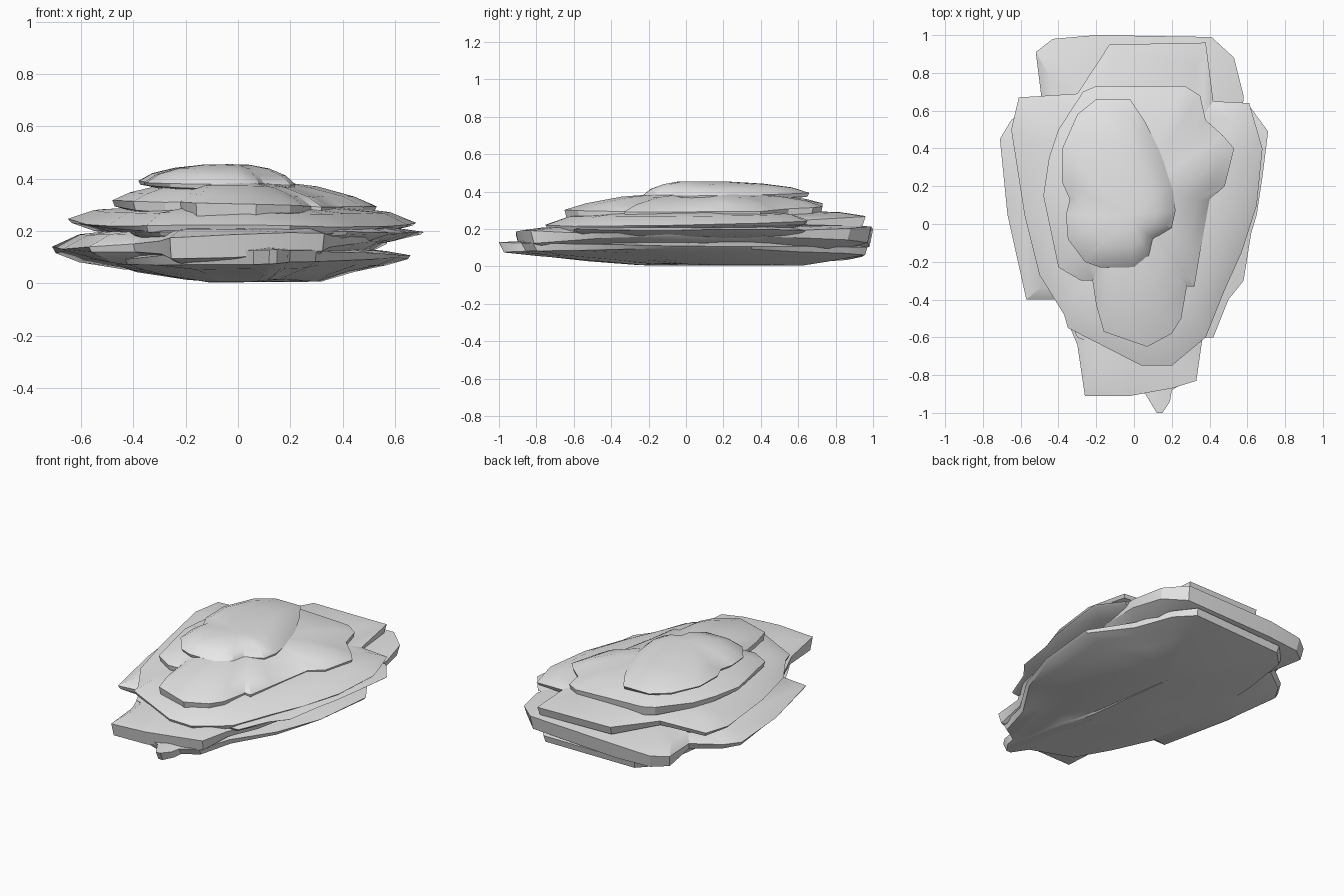
import bpy
import bmesh
import math
import random
from mathutils import Vector

random.seed(4)

default_cube = bpy.data.objects.get("Cube")
if default_cube:
    bpy.data.objects.remove(default_cube, do_unlink=True)

# One plain stone colour
stone = bpy.data.materials.new("pale grey stone")
stone.use_nodes = True
stone_colour = (.8, .8, .8, 1)
stone.diffuse_color = stone_colour
stone.node_tree.nodes["Principled BSDF"].inputs["Base Color"].default_value = stone_colour


# Flat rock layer: a rim between a domed top and a tapered underside
# The rim thins towards the sides and gains ends towards front and back
# dome and belly are (scale, share of the rise) rings running inward
def slab(name, outline, rim, tilt, thick, ends, top, bottom, centre, dome, belly, rough=.006):
    bm = bmesh.new()
    middle = Vector(centre)

    def ring(scale, side, share, target, jitter):
        verts = []
        for x, y in outline:
            depth = thick * (1 - 1.1 * abs(x)) + ends * y * y
            edge = rim + tilt[0] * x + tilt[1] * y + side * depth / 2
            x, y = middle + (Vector((x, y)) - middle) * scale
            z = edge + (target - edge) * share + random.uniform(-jitter, jitter)
            verts.append(bm.verts.new((x, y, max(z, 0))))
        return verts

    rings = [ring(s, -1, share, bottom, rough) for s, share in reversed(belly)]
    rings.append(ring(.98, -1, 0, bottom, rough / 2))
    rings.append(ring(1, 1, 0, top, rough / 2))
    rings += [ring(s, 1, share, top, rough / 3) for s, share in dome]

    count = len(outline)
    for lower, upper in zip(rings, rings[1:]):
        for i in range(count):
            j = (i + 1) % count
            bm.faces.new((lower[i], lower[j], upper[j], upper[i]))
    # Close both ends with a fan so that the middle stays smooth
    for end, height in ((rings[0], bottom), (rings[-1], top)):
        hub = bm.verts.new((middle.x, middle.y, height))
        for i in range(count):
            bm.faces.new((end[i], end[(i + 1) % count], hub))
    bmesh.ops.recalc_face_normals(bm, faces=bm.faces)

    mesh = bpy.data.meshes.new(name)
    bm.to_mesh(mesh)
    bm.free()
    mesh.materials.append(stone)
    obj = bpy.data.objects.new(name, mesh)
    bpy.context.collection.objects.link(obj)
    bpy.ops.object.select_all(action="DESELECT")
    obj.select_set(True)
    bpy.context.view_layer.objects.active = obj
    bpy.ops.object.shade_smooth_by_angle(angle=math.radians(28))


steep = [(.85, .6), (.6, .85), (.3, .97)]
gentle = [(.85, .38), (.6, .74), (.3, .96)]
shallow = [(.85, .4), (.6, .8)]

# Keel-shaped base, with the narrow spur at the front
slab("base_slab",
     [(.33, .97), (.42, .85), (.5, .6), (.66, .35), (.62, -.05), (.52, -.35),
      (.36, -.6), (.3, -.82), (.2, -.88), (.19, -.94), (.15, -1), (.12, -1),
      (.06, -.9), (-.2, -.8), (-.32, -.58), (-.43, -.35), (-.48, .1),
      (-.46, .5), (-.4, .85), (-.3, .95)],
     .088, (.022, -.012), .04, .02, .15, .004, (.04, .35), shallow,
     [(.85, .25), (.65, .6), (.45, .92)])

# Widest layer on the left, with a thick back wall
slab("lower_slab",
     [(-.52, .91), (-.43, .98), (-.2, 1), (.41, .99), (.53, .88), (.58, .68),
      (.56, .3), (.55, -.1), (.46, -.45), (.36, -.62), (.33, -.83), (.2, -.87),
      (-.02, -.91), (-.26, -.91), (-.3, -.64), (-.4, -.4), (-.57, -.4),
      (-.67, .05), (-.71, .45), (-.65, .55), (-.49, .67)],
     .15, (.035, .005), .03, .07, .22, .04, (-.02, .05), steep, shallow)

# Widest layer on the right
slab("middle_slab",
     [(.6, .64), (.71, .49), (.68, .25), (.65, .05), (.62, -.05), (.58, -.3),
      (.5, -.4), (.42, -.6), (.15, -.6), (-.1, -.68), (-.3, -.6), (-.4, -.38),
      (-.46, 0), (-.48, .4), (-.45, .6), (-.2, .68), (.2, .66)],
     .188, (.004, 0), .024, 0, .24, .12, (.05, .03), gentle, shallow)

# Layer under the crown, sloping down at the front
slab("upper_slab",
     [(-.61, .67), (-.3, .69), (-.13, .95), (.38, .96), (.42, .65), (.61, .64),
      (.68, .4), (.65, .1), (.57, -.15), (.48, -.35), (.38, -.6), (.2, -.75),
      (.04, -.75), (-.35, -.55), (-.37, -.48), (-.5, -.27), (-.58, .05),
      (-.65, .5)],
     .22, (-.006, .025), .016, .045, .3, .17, (.02, .1), steep, shallow)

# Thick crown layer
slab("crown_slab",
     [(-.27, .7), (-.2, .73), (.27, .73), (.35, .68), (.38, .55), (.47, .47),
      (.53, .4), (.48, .2), (.4, .13), (.35, -.15), (.32, -.33), (.28, -.33),
      (.25, -.5), (.2, -.58), (.07, -.65), (-.16, -.57), (-.2, -.43),
      (-.22, -.3), (-.28, -.3), (-.4, -.23), (-.48, .15), (-.45, .35),
      (-.4, .5)],
     .288, (-.03, .022), .055, .03, .395, .25, (-.04, .12), gentle, shallow)

# Smooth cap, blending into the crown on its right
slab("summit_cap",
     [(-.2, .66), (-.02, .66), (.06, .54), (.13, .4), (.2, .22), (.22, .07),
      (.2, -.02), (.1, -.08), (.08, -.17), (0, -.23), (-.18, -.23),
      (-.26, -.2), (-.35, -.08), (-.36, .05), (-.34, .13), (-.38, .22),
      (-.38, .4), (-.3, .58)],
     .372, (-.02, .015), .02, 0, .455, .35, (-.03, .04),
     [(.85, .45), (.6, .78), (.3, .97)], shallow, .003)
